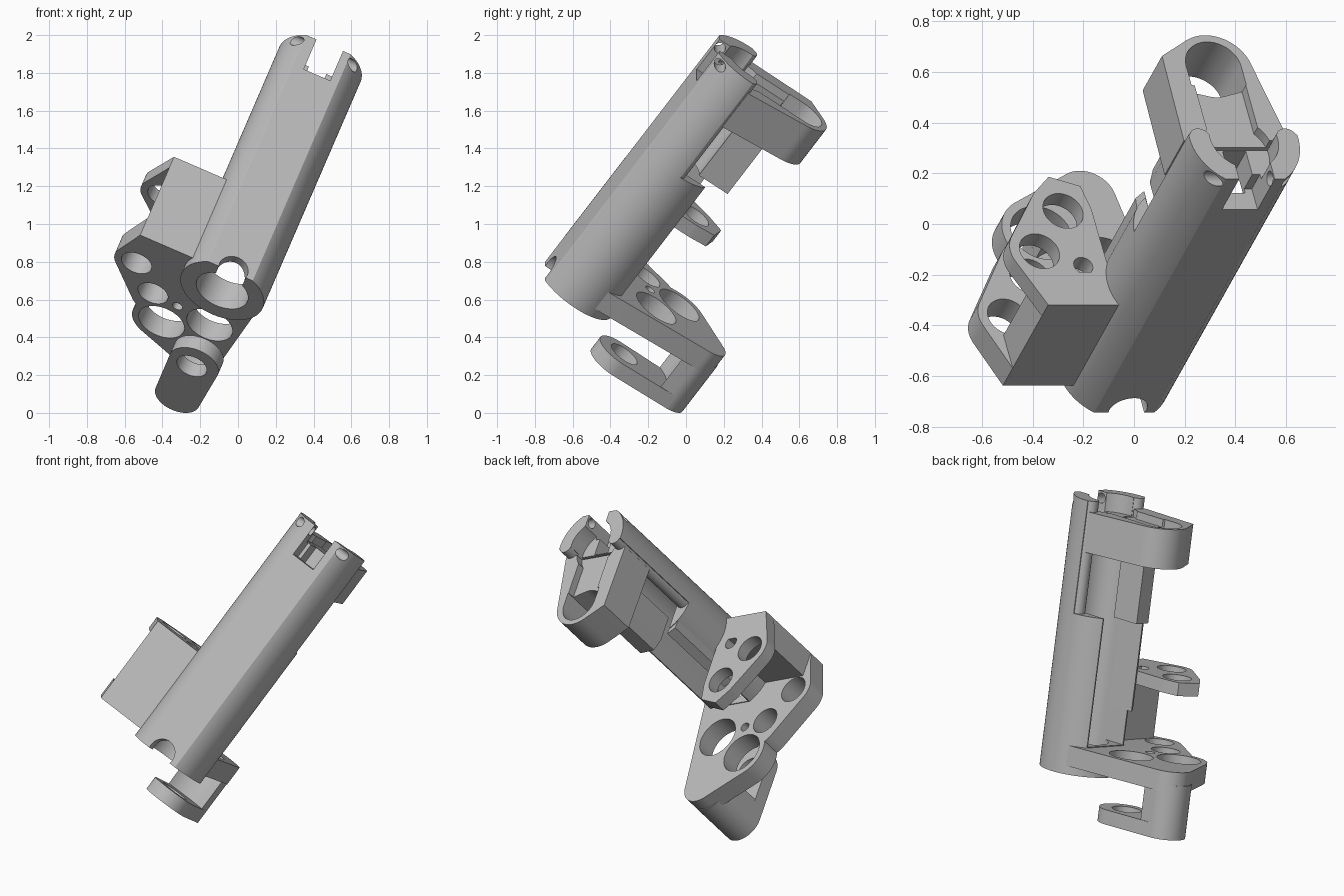
import bpy, bmesh
from math import cos, sin, pi, sqrt
from mathutils import Matrix, Vector
from mathutils.geometry import convex_hull_2d

if "Cube" in bpy.data.objects:
    bpy.data.objects.remove(bpy.data.objects["Cube"])

# Tilted frame: width, depth and length axes of the part
LENGTH = Vector((.324, .577, .7495)).normalized()
WIDTH = Vector((.918, 0, -.397)).normalized()
DEPTH = LENGTH.cross(WIDTH).normalized()
FRAME = Matrix((WIDTH, DEPTH, LENGTH)).transposed().to_4x4()

grey = bpy.data.materials.new("plain grey")
grey.use_nodes = True
grey.diffuse_color = (.5, .5, .5, 1)
grey.node_tree.nodes["Principled BSDF"].inputs["Base Color"].default_value = (.5, .5, .5, 1)


def disc(x, y, r, n=48):
    return [(x + r * cos(2 * pi * i / n), y + r * sin(2 * pi * i / n)) for i in range(n)]


def rect(x0, x1, y0, y1):
    return [(x0, y0), (x1, y0), (x1, y1), (x0, y1)]


def prism(name, points, z0, z1):
    """Convex hull of the points, extruded along the length."""
    pts = [Vector(p) for p in points]
    pts = [pts[i] for i in convex_hull_2d(pts)]
    bm = bmesh.new()
    face = bm.faces.new([bm.verts.new((p.x, p.y, z0)) for p in pts])
    top = bmesh.ops.extrude_face_region(bm, geom=[face])
    verts = [v for v in top["geom"] if isinstance(v, bmesh.types.BMVert)]
    bmesh.ops.translate(bm, vec=(0, 0, z1 - z0), verts=verts)
    bmesh.ops.recalc_face_normals(bm, faces=bm.faces)
    mesh = bpy.data.meshes.new(name)
    bm.to_mesh(mesh)
    bm.free()
    mesh.materials.append(grey)
    ob = bpy.data.objects.new(name, mesh)
    bpy.context.scene.collection.objects.link(ob)
    return ob


def rod(axis, center, r, length):
    """Cylinder cutter along the width (X) or depth (Y)."""
    ob = prism("cutter", disc(0, 0, r, 32), -length / 2, length / 2)
    turn = Matrix.Rotation(pi / 2, 4, 'Y' if axis == 'X' else 'X')
    ob.data.transform(Matrix.Translation(center) @ turn)
    return ob


def combine(ob, others, mode='DIFFERENCE'):
    for other in others:
        mod = ob.modifiers.new("combine", 'BOOLEAN')
        mod.operation, mod.object, mod.solver = mode, other, 'EXACT'
    graph = bpy.context.evaluated_depsgraph_get()
    mesh = bpy.data.meshes.new_from_object(ob.evaluated_get(graph))
    ob.modifiers.clear()
    ob.data = mesh
    for other in others:
        bpy.data.objects.remove(other)
    return ob


def holes(spots, z0, z1):
    return [prism("cutter", disc(*s), z0, z1) for s in spots]


# Tube: round shell with a flat front, its back open and cut deeper higher up
CX, CY, R, BORE = -.346, -.804, .234, .145
FRONT = -1.0


def tube_section(back):
    """Circle clipped by the front and back planes."""
    pts = [p for p in disc(CX, CY, R, 96) if FRONT < p[1] < back]
    for y in (FRONT, back):
        half = sqrt(max(R * R - (y - CY) ** 2, 0))
        pts += [(CX - half, y), (CX + half, y)]
    return pts


def bores():
    """Main bore, the narrow opening above it and the wide top recess."""
    return [prism("cutter", disc(CX, CY, BORE), 0, 1.48),
            prism("cutter", rect(-.395, -.295, -.92, -.79), 1.4, 1.8),
            prism("cutter", disc(CX, CY, BORE), 1.6, 1.8)]


tube = prism("tube", tube_section(CY + R), .11, .28)
combine(tube, [prism("mid", tube_section(-.625), .25, 1.045),
               prism("top", tube_section(-.785), 1.0, 1.71)]
        + [prism("ear", disc(CX + s * .187, -.8, .044, 32), 1.0, 1.71) for s in (-1, 1)], 'UNION')
combine(tube, bores() + [
    prism("cutter", rect(-.415, -.262, -1.1, -.9), 1.5, 1.8),        # front slot
    prism("cutter", rect(-.415, -.262, -.95, -.5), 1.6, 1.8),        # gap between ears
    prism("cutter", rect(-.489, -.203, -.8, -.4), .285, 1.2),        # open back
    rod('Y', (-.336, -.98, .13), .08, .2),                           # front notch
    rod('X', (CX, -.97, 1.67), .03, .6),                             # pin hole
])

# Raised wall along one side of the open back
prism("channel_wall", [(-.55, -.78), (-.489, -.78), (-.484, -.585), (-.53, -.62)], .49, 1.04)

# Block behind the upper bore, below the head loop
block = prism("rear_block", rect(-.45, -.32, -.8, -.545) + [(-.42, -.48), (-.32, -.475)], 1.04, 1.45)
combine(block, bores())

# Head loop: square on one side, tapered on the other, rounded at the rear
loop = prism("head_loop", [(-.573, -.77), (-.121, -.77), (-.565, -.36)]
             + disc(-.355, -.425, .165), 1.41, 1.646)
combine(loop, bores() + [
    prism("cutter", disc(-.355, -.41, .118) + rect(-.473, -.237, -.5, -.41), 1.3, 1.8),
    prism("cutter", rect(-.46, -.24, -.85, -.45), 1.6, 1.8),         # shallow recess
])

# Lower plate with its bearing holes
BASE = .16
spots = [(-.82, -.655, .085), (-.677, -.46, .084), (-.53, -.44, .028),
         (-.575, -.25, .128), (-.335, -.4, .128)]
plate = prism("lower_plate", disc(-.575, -.25, .165) + disc(-.335, -.075, .125)
              + [(-.556, -.88), (-.4, -.85), (-.13, -.72)], BASE, .28)
arm = prism("plate_arm", disc(-.82, -.655, .125) + disc(-.65, -.42, .14)
            + [(-.861, -.904), (-.556, -.904)], BASE, .28)
combine(plate, [arm], 'UNION')
combine(plate, holes(spots + [(CX, CY, BORE)], 0, .5))

# Upper flange with its holes
flange = prism("upper_flange", [(-.861, -.904), (-.556, -.904), (-.58, -.33), (-.705, -.285)]
               + disc(-.69, -.45, .13) + disc(-.834, -.645, .125), .635, .713)
combine(flange, holes([(-.684, -.45, .084), (-.834, -.645, .084), (-.663, -.715, .04)], .5, .9))

# Side box joined to the tube
box = prism("side_box", rect(-.861, -.556, -.904, -.745), BASE, .713)
combine(box, holes(spots[:1], 0, .5))

# Column and foot lug
column = prism("column", disc(-.34, -.07, .125) + rect(-.465, -.215, -.2, -.07), -.12, .2)
combine(column, holes([(-.335, -.32, .21)], -.035, .3))
lug = prism("foot_lug", disc(-.34, -.07, .125) + disc(-.328, -.405, .138), -.12, -.035)
combine(lug, holes([(-.335, -.385, .084)], -.3, .1))

# Tilt everything, set on the ground and shade
parts = [o for o in bpy.context.scene.objects if o.type == 'MESH']
for ob in parts:
    ob.data.transform(FRAME)
corners = [v.co for ob in parts for v in ob.data.vertices]
low = [min(c[i] for c in corners) for i in range(3)]
high = [max(c[i] for c in corners) for i in range(3)]
shift = Matrix.Translation((-(low[0] + high[0]) / 2, -(low[1] + high[1]) / 2, -low[2]))
bpy.ops.object.select_all(action='DESELECT')
for ob in parts:
    ob.data.transform(shift)
    ob.select_set(True)
bpy.context.view_layer.objects.active = parts[0]
bpy.ops.object.shade_smooth_by_angle(angle=.4)
